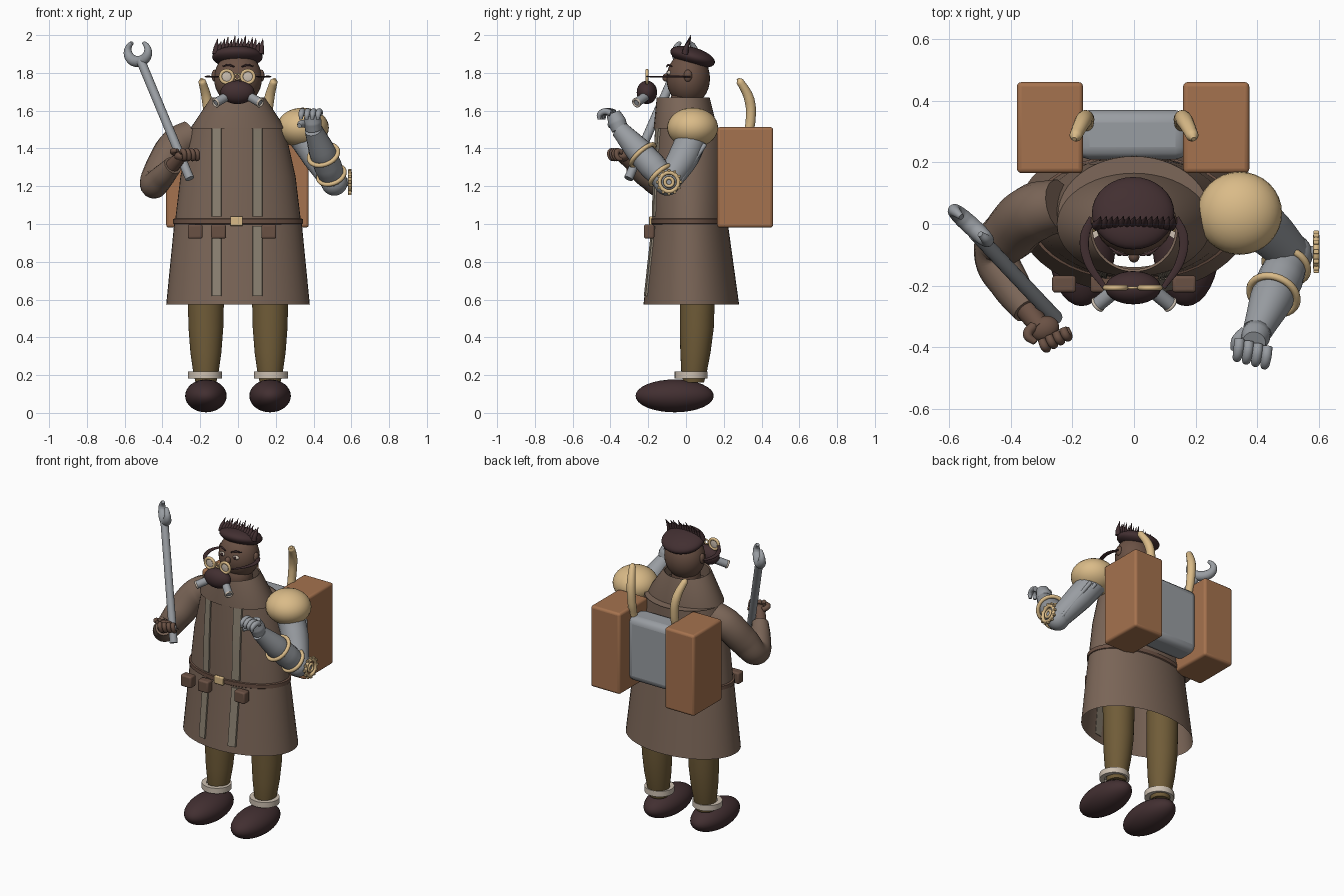
import bpy, bmesh, math
from mathutils import Vector, Matrix

if "Cube" in bpy.data.objects:
    bpy.data.objects.remove(bpy.data.objects["Cube"])


def mat(name, r, g, b):
    m = bpy.data.materials.new(name)
    m.diffuse_color = [(c / 255 / 12.92 if c < 11 else ((c / 255 + .055) / 1.055) ** 2.4)
                       for c in (r, g, b)] + [1]
    m.use_nodes = True
    m.node_tree.nodes["Principled BSDF"].inputs["Base Color"].default_value = m.diffuse_color
    return m


COAT = mat("coat_brown", 122, 101, 87)
SKIN = mat("skin_brown", 106, 81, 68)
DARK = mat("dark_brown", 66, 47, 49)
LEATHER = mat("leather_tan", 165, 114, 78)
GOLD = mat("brass", 218, 187, 136)
METAL = mat("steel_grey", 153, 157, 162)
PANTS = mat("olive_trousers", 112, 92, 56)
CREAM = mat("cream", 205, 192, 177)
STRAP = mat("grey_strap", 140, 130, 114)


def finish(ob, name, m, angle=40):
    ob.name = name
    ob.data.materials.clear()
    ob.data.materials.append(m)
    bpy.ops.object.select_all(action='DESELECT')
    ob.select_set(True)
    bpy.context.view_layer.objects.active = ob
    bpy.ops.object.shade_smooth_by_angle(angle=math.radians(angle))
    return ob


def from_bm(bm, name, m):
    bmesh.ops.recalc_face_normals(bm, faces=bm.faces)
    me = bpy.data.meshes.new(name)
    bm.to_mesh(me)
    bm.free()
    ob = bpy.data.objects.new(name, me)
    bpy.context.collection.objects.link(ob)
    return finish(ob, name, m)


def ball(name, c, r, m, rot=(0, 0, 0)):
    bpy.ops.mesh.primitive_uv_sphere_add(segments=32, ring_count=16, location=c, rotation=rot)
    ob = bpy.context.object
    ob.scale = r
    return finish(ob, name, m)


def box(name, c, size, m, bevel=.008):
    bpy.ops.mesh.primitive_cube_add(size=1, location=c)
    ob = bpy.context.object
    ob.scale = size
    bpy.ops.object.transform_apply(location=False, rotation=False, scale=True)
    mod = ob.modifiers.new("bevel", 'BEVEL')
    mod.width, mod.segments = bevel, 3
    return finish(ob, name, m)


def torus(name, c, axis, R, r, m):
    q = Vector(axis).to_track_quat('Z', 'Y')
    bpy.ops.mesh.primitive_torus_add(location=c, rotation=q.to_euler(), major_radius=R,
                                     minor_radius=r, major_segments=32, minor_segments=10)
    return finish(bpy.context.object, name, m)


def tube(name, pts, radii, m, smooth=True):
    """Round tube through points with a radius at each point."""
    cu = bpy.data.curves.new(name, 'CURVE')
    cu.dimensions, cu.bevel_depth, cu.bevel_resolution = '3D', 1, 6
    cu.use_fill_caps, cu.resolution_u = True, 8
    sp = cu.splines.new('BEZIER')
    sp.bezier_points.add(len(pts) - 1)
    for p, co, r in zip(sp.bezier_points, pts, radii):
        p.co, p.radius = co, r
        p.handle_left_type = p.handle_right_type = 'AUTO' if smooth else 'VECTOR'
    ob = bpy.data.objects.new(name, cu)
    bpy.context.collection.objects.link(ob)
    bpy.ops.object.select_all(action='DESELECT')
    ob.select_set(True)
    bpy.context.view_layer.objects.active = ob
    bpy.ops.object.convert(target='MESH')
    return finish(bpy.context.object, name, m)


def loft(name, rings, m, cx=0, cap=False, n=48):
    """Stack of ellipses given as (z, centre y, radius x, radius y)."""
    bm = bmesh.new()
    rows = [[bm.verts.new((cx + rx * math.cos(2 * math.pi * i / n),
                           cy + ry * math.sin(2 * math.pi * i / n), z)) for i in range(n)]
            for z, cy, rx, ry in rings]
    for a, b in zip(rows, rows[1:]):
        for i in range(n):
            bm.faces.new((a[i], a[(i + 1) % n], b[(i + 1) % n], b[i]))
    if cap:
        bm.faces.new(rows[0])
        bm.faces.new(rows[-1])
    return from_bm(bm, name, m)


# coat: open skirt, torso, collar, belt
SKIRT = [(.575, .028, .38, .253), (1.0, .022, .338, .2)]
TORSO = [(1.0, .022, .335, .2), (1.25, .024, .305, .198), (1.51, .028, .247, .192)]
loft("coat_skirt", SKIRT, COAT)
loft("coat_torso", TORSO, COAT)
loft("coat_shoulder_top", [(1.505, .028, .247, .192), (1.51, .0, .2, .14)], COAT)
loft("collar", [(1.505, -.003, .25, .168), (1.51, -.003, .25, .168), (1.67, -.015, .142, .14),
                (1.665, -.015, .134, .132), (1.58, -.01, .16, .14)], COAT)
loft("belt", [(.997, .022, .33, .2), (1.002, .022, .343, .206), (1.027, .022, .343, .206),
              (1.032, .022, .325, .196)], SKIN)
box("buckle", (-.008, -.185, 1.015), (.066, .02, .05), GOLD, .005)
for x in (-.227, -.103, .163):
    box("pouch", (x, -.195, .96), (.078, .055, .075), SKIN, .01)


def front_y(rings, x, z):
    for a, b in zip(rings, rings[1:]):
        if z <= b[0] + 1e-6:
            break
    t = (z - a[0]) / (b[0] - a[0])
    cy, rx, ry = [a[k] + (b[k] - a[k]) * t for k in (1, 2, 3)]
    return cy - ry * math.sqrt(1 - (x / rx) ** 2)


# hanging straps following the coat front
for rings, z0, z1 in ((SKIRT, .62, .99), (TORSO, 1.04, 1.505)):
    for x0 in (-.113, .104):
        bm = bmesh.new()
        rows = []
        for i in range(9):
            z = z0 + (z1 - z0) * i / 8
            rows.append([bm.verts.new((x0 + dx, front_y(rings, x0 + dx, z) - off, z))
                         for dx, off in ((-.027, -.004), (-.024, .009), (.024, .009), (.027, -.004))])
        for a, b in zip(rows, rows[1:]):
            for j in range(4):
                bm.faces.new((a[j], a[(j + 1) % 4], b[(j + 1) % 4], b[j]))
        bm.faces.new(rows[0])
        bm.faces.new(rows[-1])
        from_bm(bm, "coat_strap", STRAP)

# paired parts: legs, packs, pipes, face, goggles, mask filters
for s in (-1, 1):
    ball("shoe", (s * .17, -.06, .09), (.11, .207, .087), DARK)
    loft("ankle_cuff", [(.182, .027, .06, .06), (.182, .027, .09, .087), (.218, .027, .09, .087),
                        (.218, .027, .06, .06)], CREAM, s * .175)
    loft("trouser_leg", [(.16, .04, .055, .055), (.22, .043, .068, .068), (.32, .05, .082, .08),
                         (.45, .057, .092, .09), (.62, .06, .096, .093), (.75, .06, .097, .094)],
         PANTS, s * .17, True)
    box("pack_case", (s * .27 - .003, .313, 1.247), (.215, .296, .532), LEATHER, .015)
    tube("brass_pipe", [(s * .155, .325, 1.46), (s * .155, .342, 1.55), (s * .165, .335, 1.66),
                        (s * .19, .285, 1.755), (s * .194, .275, 1.768)],
         [.024, .026, .027, .02, .008], GOLD)
    ball("ear", (s * .125, .01, 1.785), (.015, .022, .032), SKIN)
    ball("eye_white", (s * .047, -.088, 1.8), (.022, .013, .013), CREAM)
    ball("pupil", (s * .047, -.099, 1.8), (.009, .005, .01), DARK)
    tube("eyebrow", [(s * .02, -.102, 1.832), (s * .05, -.094, 1.842), (s * .08, -.075, 1.835)],
         [.003, .006, .003], DARK)
    gx = s * .056 - .004
    torus("goggle_rim", (gx, -.207, 1.78), (0, 1, 0), .033, .009, GOLD)
    ball("goggle_lens", (gx, -.207, 1.78), (.028, .005, .028), CREAM)
    band = tube("goggle_band", [(s * .135, .02, 0), (s * .16, -.04, 0), (s * .15, -.12, 0),
                                (s * .095, -.207, 0)], [.012, .015, .014, .008], DARK)
    band.scale.z = .35
    band.location.z = 1.78
    a, b = Vector((s * .06, -.215, 1.675)), Vector((s * .118, -.262, 1.642))
    tube("mask_filter", [a, b], [.024, .024], METAL, False)
    torus("filter_rim", b, b - a, .021, .006, CREAM)
torus("goggle_bridge", (-.004, -.207, 1.78), (0, 1, 0), .014, .005, GOLD)
loft("pack_boiler", [(1.05, .29, .17, .06), (1.07, .29, .17, .08), (1.42, .29, .17, .08),
                     (1.45, .29, .17, .06)], METAL, 0, True, 4).hide_render = True
bpy.data.objects.remove(bpy.data.objects["pack_boiler"])
box("pack_boiler", (-.005, .29, 1.25), (.36, .16, .42), METAL, .04)

# head, hair, mask
ball("head", (0, .012, 1.77), (.127, .115, .14), SKIN)
ball("neck", (0, 0, 1.64), (.09, .085, .1), SKIN)
ball("nose", (0, -.105, 1.775), (.018, .02, .022), SKIN)
ball("hair_cap", (-.003, .035, 1.885), (.134, .122, .05), DARK, (-.28, 0, 0))
ball("mask", (-.003, -.207, 1.697), (.09, .054, .062), DARK)
for i in range(14):
    u = i / 13 * 2 - 1
    x, h = u * .12, .06 + .012 * math.cos(i * 2.4) - .02 * u * u
    tube("hair_spike", [(x, -.005, 1.9), (x + .004, .0, 1.93), (x + .012, .025, 1.93 + h)],
         [.017, .014, .001], DARK)

# coat sleeve with bare hand
tube("sleeve", [(-.24, .06, 1.47), (-.32, .04, 1.42), (-.4, -.03, 1.3), (-.445, -.1, 1.21),
                (-.4, -.2, 1.25), (-.345, -.28, 1.31)], [.085, .095, .09, .075, .064, .05], COAT)
tube("wrist", [(-.36, -.26, 1.295), (-.3, -.34, 1.36)], [.04, .032], SKIN)
ball("palm", (-.29, -.34, 1.36), (.048, .04, .03), SKIN, (0, 0, .4))
for i in range(4):
    p = Vector((-.3 + .023 * i, -.375 + .012 * i, 1.38))
    tube("finger", [p, p + Vector((.01, -.024, .006)), p + Vector((.018, -.022, -.03)),
                    p + Vector((.012, 0, -.04))], [.013, .014, .013, .009], SKIN)
tube("thumb", [(-.325, -.33, 1.37), (-.345, -.36, 1.385), (-.32, -.385, 1.39)], [.016, .016, .01], SKIN)

# wrench: handle and open jaw lying in one upright plane
tube("wrench_handle", [(-.255, -.305, 1.24), (-.515, -.03, 1.865)], [.024, .024], METAL, False)
d, jaw = Vector((-.74, .67, 0)), Vector((-.53, -.005, 1.915))
pts, rad = [], []
for i in range(11):
    t = math.radians(125 + 290 * i / 10)
    pts.append(jaw + d * (.072 * math.cos(t)) + Vector((0, 0, .055 * math.sin(t))))
    rad.append(.01 + .02 * math.sin(math.pi * i / 10))
tube("wrench_jaw", pts, rad, METAL)

# mechanical arm
elbow, wrist = Vector((.51, -.1, 1.22)), Vector((.4, -.35, 1.5))
ball("shoulder_plate", (.343, .035, 1.51), (.138, .135, .106), GOLD)
tube("upper_arm", [(.34, .04, 1.48), (.42, -.01, 1.36), elbow], [.085, .082, .066], METAL)
ball("elbow_joint", elbow, (.07, .07, .07), METAL)
tube("forearm", [elbow, elbow.lerp(wrist, .3), elbow.lerp(wrist, .6), wrist],
     [.062, .074, .07, .048], METAL)
for k, R in ((.14, .072), (.52, .08)):
    torus("forearm_ring", elbow.lerp(wrist, k), wrist - elbow, R, .012, GOLD)
for o in (0, .035):
    tube("piston_rod", [(.53 - o, -.05, 1.2), (.42 - o, .1, 1.42)], [.012, .012], METAL, False)
hub = Vector((.592, -.09, 1.222))
tube("gear_axle", [elbow, hub], [.02, .02], METAL, False)
torus("gear_rim", hub, (1, 0, 0), .05, .011, GOLD)
torus("gear_hub", hub, (1, 0, 0), .022, .009, GOLD)
for i in range(12):
    t = i * math.pi / 6
    box("gear_tooth", hub + Vector((0, .062 * math.cos(t), .062 * math.sin(t))),
        (.018, .014, .014), GOLD, .003)
tube("steel_palm", [wrist, (.395, -.365, 1.54), (.39, -.385, 1.585)], [.044, .048, .038], METAL)
for i in range(4):
    p = Vector((.343 + .03 * i, -.375 - .008 * i, 1.588))
    tube("steel_finger", [p, p + Vector((-.003, -.03, .008)), p + Vector((-.008, -.058, -.008)),
                          p + Vector((-.01, -.06, -.035))], [.017, .017, .015, .009], METAL)
tube("steel_thumb", [(.365, -.35, 1.53), (.335, -.38, 1.53), (.325, -.41, 1.52)],
     [.022, .02, .012], METAL)
